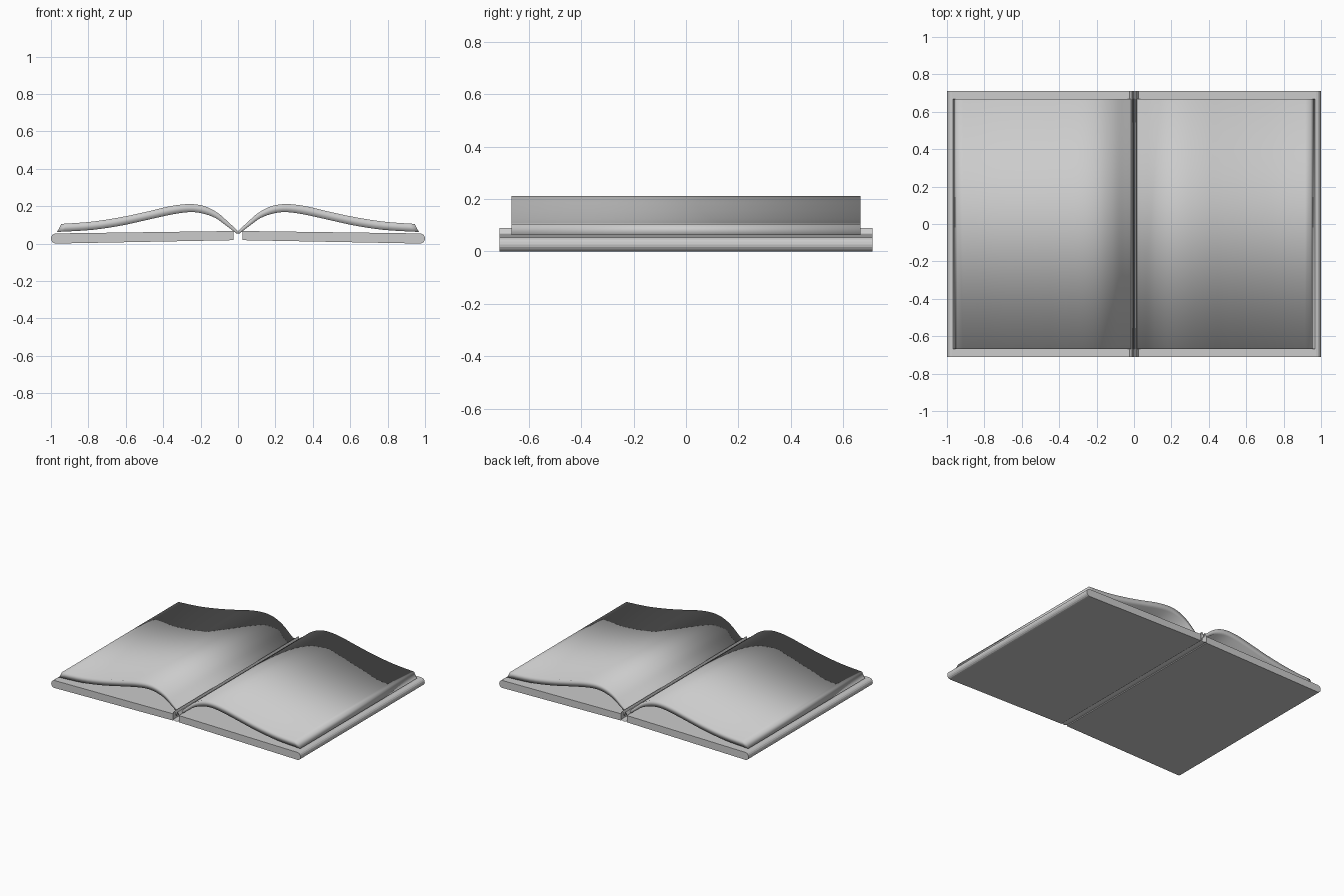
import bpy, math
from mathutils import Vector

if "Cube" in bpy.data.objects:
    bpy.data.objects.remove(bpy.data.objects["Cube"])


def extrude_profile(name, pts, half, caps=True, smooth=False):
    """Sweep a closed x-z outline along y, from -half to +half."""
    n = len(pts)
    verts = [(x, y, z) for y in (-half, half) for x, z in pts]
    faces = [(i, (i + 1) % n, n + (i + 1) % n, n + i) for i in range(n)]
    if caps:
        faces += [tuple(range(n - 1, -1, -1)), tuple(range(n, 2 * n))]
    return make_mesh(name, verts, faces, smooth)


def make_mesh(name, verts, faces, smooth):
    me = bpy.data.meshes.new(name)
    me.from_pydata(verts, [], faces)
    me.polygons.foreach_set("use_smooth", [smooth] * len(faces))
    ob = bpy.data.objects.new(name, me)
    bpy.context.collection.objects.link(ob)
    bpy.ops.object.select_all(action='DESELECT')
    ob.select_set(True)
    bpy.context.view_layer.objects.active = ob
    bpy.ops.object.mode_set(mode='EDIT')
    bpy.ops.mesh.select_all(action='SELECT')
    bpy.ops.mesh.normals_make_consistent(inside=False)
    bpy.ops.object.mode_set(mode='OBJECT')
    return ob


def smooth_path(pts, steps=4):
    """Catmull-Rom curve through the points."""
    p = [Vector(q) for q in [pts[0]] + pts + [pts[-1]]]
    out = []
    for a, b, c, d in zip(p, p[1:], p[2:], p[3:]):
        for k in range(steps):
            t = k / steps
            out.append(0.5 * (2 * b + (c - a) * t + (2 * a - 5 * b + 4 * c - d) * t * t
                              + (3 * b - a - 3 * c + d) * t ** 3))
    return out + [p[-1]]


# Upper and lower outlines of one wavy page block
top = [(0.003, 0.07), (0.05, 0.113), (0.11, 0.165), (0.18, 0.2), (0.26, 0.211),
       (0.36, 0.2), (0.48, 0.172), (0.62, 0.142), (0.78, 0.117), (0.945, 0.105)]
bottom = [(0.003, 0.05), (0.06, 0.093), (0.12, 0.136), (0.19, 0.161), (0.26, 0.168),
          (0.35, 0.156), (0.47, 0.13), (0.62, 0.097), (0.78, 0.073), (0.967, 0.062)]
upper, lower = smooth_path(top), smooth_path(bottom)
n = len(upper)

# Cover board outline with a rounded outer edge
cover = [(0.024, 0.018), (0.024, 0.067)]
for k in range(9):
    a = math.pi / 2 - math.pi * k / 8
    cover.append((0.974 + 0.026 * math.cos(a), 0.027 + 0.027 * math.sin(a)))

for side, s in (("left", -1), ("right", 1)):
    extrude_profile(side + "_cover", [(s * x, z) for x, z in cover], 0.711)

    # Page block: smooth slab, ends closed with a strip of quads
    outline = [(s * x, z) for x, z in upper + lower[::-1]]
    m = 2 * n
    verts = [(x, y, z) for y in (-0.667, 0.667) for x, z in outline]
    faces = [(i, (i + 1) % m, m + (i + 1) % m, m + i) for i in range(m)]
    for off in (0, m):
        faces += [(off + i, off + i + 1, off + m - 2 - i, off + m - 1 - i)
                  for i in range(n - 1)]
    make_mesh(side + "_pages", verts, faces, True)

# Hollow spine tube with a notch along the top
half = [(0.012, 0.09), (0.024, 0.07), (0.024, 0.025)]
ring = [(0, 0.055)] + half + [(0, 0.018)] + [(-x, z) for x, z in half[::-1]]
extrude_profile("spine", ring, 0.711, caps=False)
